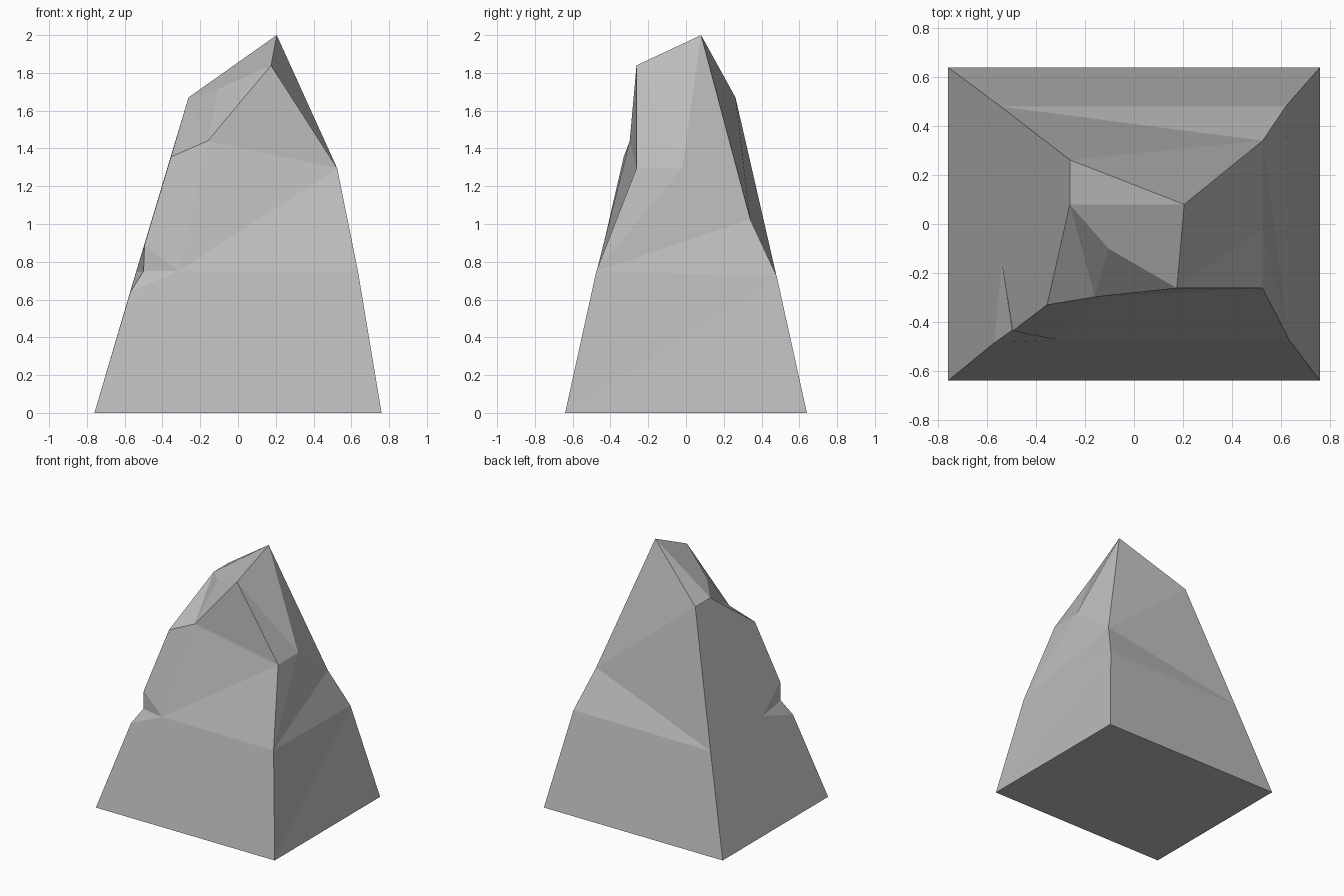
import bpy
import bmesh

default_cube = bpy.data.objects.get("Cube")
if default_cube:
    bpy.data.objects.remove(default_cube, do_unlink=True)


def make_material(name, colour):
    material = bpy.data.materials.new(name)
    material.use_nodes = True
    material.diffuse_color = colour
    material.node_tree.nodes["Principled BSDF"].inputs["Base Color"].default_value = colour
    return material


bm = bmesh.new()


def corner(x, y, z):
    return bm.verts.new((x, y, z))


def facet(*verts):
    bm.faces.new(verts)


# Footprint
foot_front_right = corner(-.76, -.64, 0)
foot_front_left = corner(.76, -.64, 0)
foot_back_left = corner(.76, .64, 0)
foot_back_right = corner(-.76, .64, 0)

# Middle belt
belt_front_left = corner(.635, -.475, .75)
belt_back_left = corner(.62, .48, .725)
belt_back_right = corner(-.545, .48, .72)

# Shoulders
shoulder_front = corner(.525, -.262, 1.295)
shoulder_side = corner(.525, -.02, 1.295)
shoulder_back = corner(.525, .34, 1.025)

# Summit
peak = corner(.205, .08, 2)
brow = corner(.175, -.262, 1.84)
crest_back = corner(-.262, .262, 1.67)
crest_front = corner(-.262, .08, 1.67)
dent = corner(-.105, -.1, 1.715)
lip_right = corner(-.355, -.33, 1.355)
lip_middle = corner(-.16, -.298, 1.44)

# Chipped notch
chip_low = corner(-.57, -.485, .64)
chip_deep = corner(-.5, -.435, .75)
chip_high = corner(-.495, -.437, .89)
chip_front = corner(-.315, -.473, .75)
chip_side = corner(-.54, -.16, .745)

# Underside
facet(foot_front_right, foot_back_right, foot_back_left, foot_front_left)

# Front facets
facet(foot_front_right, foot_front_left, belt_front_left, chip_front, chip_low)
facet(chip_front, belt_front_left, shoulder_front)
facet(chip_front, shoulder_front, lip_middle)
facet(chip_high, chip_front, lip_middle, lip_right)
facet(lip_middle, shoulder_front, brow)

# Left facets
facet(foot_front_left, foot_back_left, belt_back_left)
facet(foot_front_left, belt_back_left, belt_front_left)
facet(belt_front_left, belt_back_left, shoulder_back)
facet(belt_front_left, shoulder_back, shoulder_side)
facet(belt_front_left, shoulder_side, shoulder_front)
facet(shoulder_front, shoulder_side, brow)
facet(shoulder_side, peak, brow)
facet(shoulder_side, shoulder_back, peak)

# Back facets
facet(foot_back_left, foot_back_right, belt_back_right, belt_back_left)
facet(belt_back_left, belt_back_right, shoulder_back)
facet(belt_back_right, crest_back, shoulder_back)
facet(shoulder_back, crest_back, peak)

# Right facets
facet(foot_back_right, foot_front_right, chip_low, chip_side, belt_back_right)
facet(chip_side, chip_high, lip_right, crest_front)
facet(belt_back_right, chip_side, crest_front, crest_back)

# Summit facets
facet(crest_back, crest_front, peak)
facet(crest_front, dent, brow, peak)
facet(crest_front, lip_right, lip_middle)
facet(crest_front, lip_middle, dent)
facet(dent, lip_middle, brow)

# Notch facets
facet(chip_low, chip_front, chip_deep)
facet(chip_low, chip_deep, chip_side)
facet(chip_high, chip_deep, chip_front)
facet(chip_high, chip_side, chip_deep)

# One flat-shaded boulder
bmesh.ops.recalc_face_normals(bm, faces=bm.faces)
mesh = bpy.data.meshes.new("rock")
bm.to_mesh(mesh)
bm.free()
mesh.materials.append(make_material("stone_grey", (.5, .5, .5, 1)))
rock = bpy.data.objects.new("rock", mesh)
bpy.context.collection.objects.link(rock)
